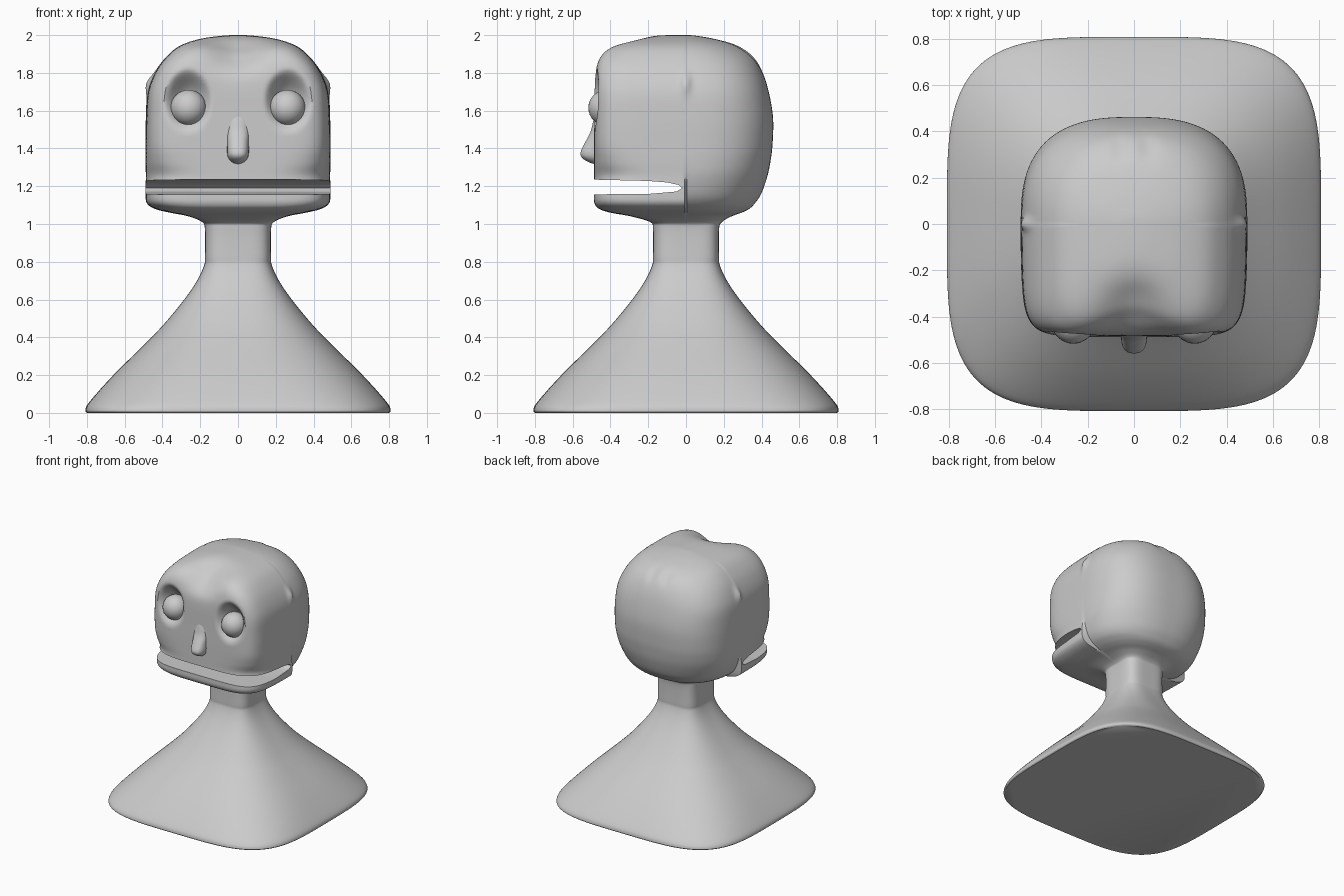
import bpy, bmesh, math

if "Cube" in bpy.data.objects:
    bpy.data.objects.remove(bpy.data.objects["Cube"])

clay = bpy.data.materials.new("clay grey")
clay.diffuse_color = (0.6, 0.6, 0.6, 1)
clay.use_nodes = True
clay.node_tree.nodes["Principled BSDF"].inputs["Base Color"].default_value = clay.diffuse_color


def finish(obj, angle=40):
    obj.data.materials.clear()
    obj.data.materials.append(clay)
    bpy.ops.object.select_all(action='DESELECT')
    bpy.context.view_layer.objects.active = obj
    obj.select_set(True)
    bpy.ops.object.shade_smooth_by_angle(angle=math.radians(angle))


def add_mesh(name, bm):
    bmesh.ops.recalc_face_normals(bm, faces=bm.faces[:])
    me = bpy.data.meshes.new(name)
    bm.to_mesh(me)
    bm.free()
    obj = bpy.data.objects.new(name, me)
    bpy.context.collection.objects.link(obj)
    return obj


def smooth_rows(keys, sub):
    """Catmull-Rom interpolation of the key sections."""
    rows = []
    for i in range(len(keys) - 1):
        a, b, c, d = (keys[max(0, min(len(keys) - 1, i + k))] for k in (-1, 0, 1, 2))
        for s in range(sub):
            t = s / sub
            rows.append([q + 0.5 * t * (r - p + t * (2*p - 5*q + 4*r - w + t * (3*(q - r) + w - p)))
                         for p, q, r, w in zip(a, b, c, d)])
    return rows + [list(keys[-1])]


def loft(name, keys, sub, seg, cy=0.0, warp=None):
    """Stack of rounded-square rings: z, front width, back width, front y, back y, front and back squareness."""
    bm = bmesh.new()
    rings = []
    for z, wf, wb, yf, yb, nf, nb in smooth_rows(keys, sub):
        ring = []
        for k in range(seg):
            a = 2 * math.pi * (k + 0.5) / seg
            c, s = math.cos(a), math.sin(a)
            w, d, n = (wb, yb, nb) if s > 0 else (wf, yf, nf)
            r = (abs(c) ** n + abs(s) ** n) ** (-1 / n)
            p = (w * r * c, cy + d * r * abs(s), z)
            ring.append(bm.verts.new(warp(*p) if warp else p))
        rings.append(ring)
    for lo, hi in zip(rings, rings[1:]):
        for k in range(seg):
            j = (k + 1) % seg
            bm.faces.new((lo[k], lo[j], hi[j], hi[k]))
    bm.faces.new(rings[0][::-1])
    bm.faces.new(rings[-1])
    return add_mesh(name, bm)


# Shoulders and neck share one symmetric profile
keys = [(z, w, w, -w, w, n, n) for z, w, n in (
    (0, .80, 3.9), (.015, .808, 3.9), (.06, .785, 3.7), (.2, .66, 3.2), (.36, .498, 2.9),
    (.47, .392, 2.8), (.6, .285, 2.9), (.7, .217, 3.2), (.78, .18, 3.7), (.83, .175, 4), (.97, .175, 4))]
# Head: boxy front half, rounder back half
keys += [
    (1.01, .19, .19, -.19, .19, 4, 3.2),
    (1.04, .26, .25, -.29, .24, 4, 2.6),
    (1.06, .36, .32, -.40, .295, 4.5, 2.4),
    (1.08, .44, .37, -.46, .335, 5, 2.3),
    (1.11, .482, .415, -.485, .365, 5.5, 2.3),
    (1.16, .49, .45, -.488, .398, 5.5, 2.3),
    (1.25, .488, .478, -.487, .43, 4.2, 2.45),
    (1.33, .49, .487, -.487, .447, 5.5, 2.6),
    (1.42, .49, .489, -.487, .458, 7, 2.7),
    (1.56, .488, .488, -.485, .461, 7.5, 2.7),
    (1.70, .478, .476, -.484, .438, 7.5, 2.65),
    (1.81, .435, .432, -.480, .402, 7, 2.5),
    (1.89, .375, .372, -.460, .352, 6, 2.3),
    (1.945, .305, .30, -.405, .27, 5, 2.1),
    (1.98, .20, .20, -.29, .15, 3.8, 2),
    (1.997, .08, .08, -.15, .05, 3, 2),
    (2.0, .01, .01, -.06, .01, 2, 2)]


def bump(*terms):
    return math.exp(-sum(t * t for t in terms))


def face_shape(x, y, z):
    # Sides close in slightly towards the face
    head = max(0.0, min(1.0, (z - 1.03) / .06))
    if y < 0:
        x *= 1 - .035 * head * (y / .48) ** 2
    if z < 1.3:
        return x, y, z
    t = max(0.0, min(1.0, (-y - .15) / .25))
    front = t * t * (3 - 2 * t)
    # Eye sockets, deeper below the brow
    r = math.hypot((abs(x) - .265) / .128, (z - 1.655) / .17)
    socket = .12 * max(0.0, 1 - r * r) ** 1.6 * front
    # Shallow hollow in the middle of the forehead
    hollow = bump(x / .15, (z - 1.93) / .11) * front
    # Small dents high on the back and a pinch on each temple
    dent = .012 * bump((abs(x) - .06) / .04, (y - .34) / .07, (z - 1.9) / .07)
    pinch = .022 * bump(y / .025, (z - 1.745) / .05) * (abs(x) > .4)
    return (x + math.copysign(pinch, x), y + socket + .06 * hollow, z - .035 * hollow - dent)


bust = loft("bust", keys, 6, 224, warp=face_shape)

# Mouth slot cut right through the front half
profile = [(-.7, 1.235), (-.49, 1.235), (-.2, 1.228), (-.1, 1.22), (-.04, 1.207), (-.02, 1.19),
           (-.05, 1.172), (-.2, 1.159), (-.49, 1.157), (-.7, 1.157)]
bm = bmesh.new()
sides = [[bm.verts.new((x, y, z)) for y, z in profile] for x in (-.7, .7)]
for k in range(len(profile)):
    j = (k + 1) % len(profile)
    bm.faces.new((sides[0][k], sides[0][j], sides[1][j], sides[1][k]))
for s in sides:
    bm.faces.new(s)
cutter = add_mesh("mouth_cutter", bm)
mod = bust.modifiers.new("mouth", 'BOOLEAN')
mod.object = cutter
mod.operation = 'DIFFERENCE'
mod.solver = 'EXACT'
bpy.context.view_layer.objects.active = bust
bpy.ops.object.modifier_apply(modifier=mod.name)
bpy.data.objects.remove(cutter)
finish(bust)

# Nose: slim bridge swelling to a rounded tip
nose = loft("nose", [
    (1.315, .006, .006, -.01, .05, 2, 2), (1.325, .032, .032, -.05, .05, 2, 2),
    (1.35, .052, .052, -.09, .05, 2.6, 2), (1.38, .058, .058, -.098, .05, 2.8, 2),
    (1.43, .058, .058, -.075, .05, 2.6, 2), (1.49, .06, .06, -.045, .05, 2.2, 2),
    (1.55, .055, .055, -.03, .05, 2, 2), (1.6, .04, .04, -.015, .05, 2, 2)], 4, 32, cy=-.46)
finish(nose, 60)

# Eyeballs
for side, name in ((-1, "eye_right"), (1, "eye_left")):
    bpy.ops.mesh.primitive_uv_sphere_add(segments=32, ring_count=16, radius=.095,
                                         location=(side * .262, -.422, 1.615))
    eye = bpy.context.object
    eye.name = name
    finish(eye)
